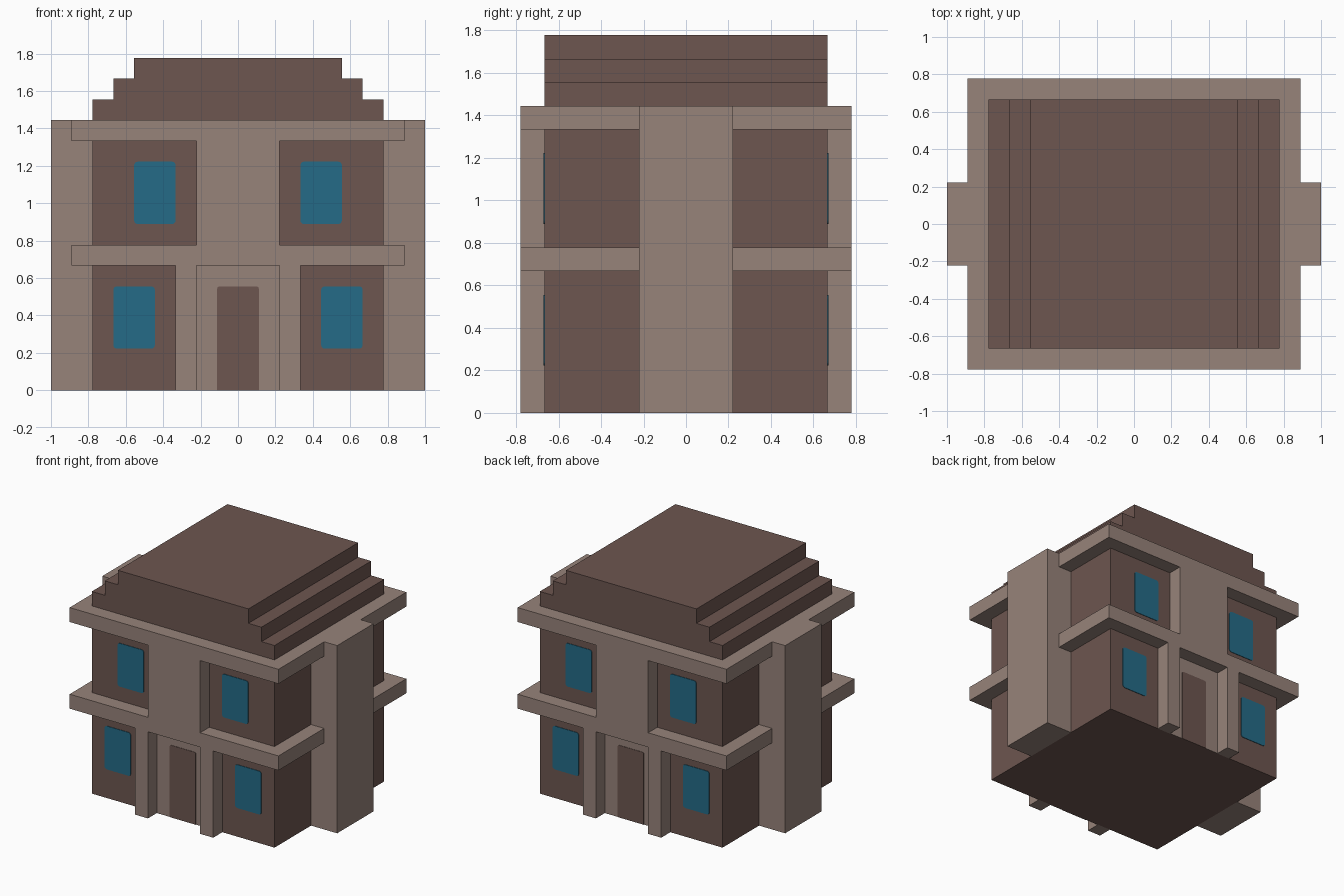
import bpy, bmesh, math
from mathutils import Matrix, Vector

if "Cube" in bpy.data.objects:
    bpy.data.objects.remove(bpy.data.objects["Cube"])

U = 1 / 9  # building module


def material(name, rgb):
    m = bpy.data.materials.new(name)
    m.diffuse_color = (*rgb, 1)
    m.use_nodes = True
    m.node_tree.nodes["Principled BSDF"].inputs["Base Color"].default_value = m.diffuse_color
    return m


WALL = material("dark_brown", (0.153, 0.093, 0.080))
TRIM = material("light_taupe", (0.309, 0.227, 0.195))
GLASS = material("window_blue", (0.018, 0.147, 0.242))


def finish(name, bm, mat):
    bmesh.ops.recalc_face_normals(bm, faces=bm.faces[:])
    me = bpy.data.meshes.new(name)
    bm.to_mesh(me)
    bm.free()
    me.materials.append(mat)
    ob = bpy.data.objects.new(name, me)
    bpy.context.collection.objects.link(ob)
    return ob


def boxes(name, mat, *specs):
    """One object from boxes given as (x0, x1, y0, y1, z0, z1) in modules."""
    bm = bmesh.new()
    for x0, x1, y0, y1, z0, z1 in specs:
        size = Vector((x1 - x0, y1 - y0, z1 - z0)) * U
        mid = Vector((x0 + x1, y0 + y1, z0 + z1)) * U / 2
        bmesh.ops.create_cube(bm, size=1, matrix=Matrix.Translation(mid) @ Matrix.Diagonal((*size, 1)))
    return finish(name, bm, mat)


def plate(name, mat, side, x0, x1, z0, z1, out, radius=0.02, round_bottom=True):
    """Thin plate on the front (-1) or back (1) wall with rounded corners."""
    x0, x1, z0, z1 = (v * U for v in (x0, x1, z0, z1))
    y = side * 6 * U
    pts = []
    for cx, cz, start, rounded in ((x1, z1, 0, True), (x0, z1, 90, True),
                                   (x0, z0, 180, round_bottom), (x1, z0, 270, round_bottom)):
        r = radius if rounded else 0
        ix = cx - r if cx == x1 else cx + r
        iz = cz - r if cz == z1 else cz + r
        for k in range(5) if r else (0,):
            a = math.radians(start + k * 22.5)
            pts.append((ix + r * math.cos(a), y, iz + r * math.sin(a)))
    bm = bmesh.new()
    face = bm.faces.new([bm.verts.new(p) for p in pts])
    ext = bmesh.ops.extrude_face_region(bm, geom=[face])
    verts = [g for g in ext["geom"] if isinstance(g, bmesh.types.BMVert)]
    bmesh.ops.translate(bm, verts=verts, vec=(0, side * out, 0))
    return finish(name, bm, mat)


# Main walls
boxes("walls", WALL, (-7, 7, -6, 6, 0, 13))

# Stepped roof as one extruded profile
half = [(7, 13), (7, 14), (6, 14), (6, 15), (5, 15), (5, 16)]
outline = half + [(-x, z) for x, z in reversed(half)]
bm = bmesh.new()
face = bm.faces.new([bm.verts.new((x * U, -6 * U, z * U)) for x, z in outline])
ext = bmesh.ops.extrude_face_region(bm, geom=[face])
bmesh.ops.translate(bm, vec=(0, 12 * U, 0),
                    verts=[g for g in ext["geom"] if isinstance(g, bmesh.types.BMVert)])
finish("stepped_roof", bm, WALL)

# Side pilasters
for label, s in (("left", -1), ("right", 1)):
    x0, x1 = sorted((7 * s, 9 * s))
    boxes(label + "_pilaster", TRIM, (x0, x1, -2, 2, 0, 13))

# Floor band and cornice, wrapping round to the pilasters
for name, z in (("floor_band", 6), ("cornice", 12)):
    parts = [(-8, 8, -7, -6, z, z + 1), (-8, 8, 6, 7, z, z + 1)]
    for x0, x1 in ((-8, -7), (7, 8)):
        parts += [(x0, x1, -6, -2, z, z + 1), (x0, x1, 2, 6, z, z + 1)]
    boxes(name, TRIM, *parts)

# Front and back share the same facade
for label, s in (("front", -1), ("back", 1)):
    y0, y1 = sorted((6 * s, 7 * s))
    boxes(label + "_upper_bay", TRIM, (-2, 2, y0, y1, 7, 12))
    boxes(label + "_door_posts", TRIM, (-3, -2, y0, y1, 0, 6), (2, 3, y0, y1, 0, 6))
    plate(label + "_door_surround", TRIM, s, -2, 2, 0, 6, 0.003, radius=0)
    plate(label + "_door", WALL, s, -1, 1, 0, 5, 0.006, 0.012, round_bottom=False)
    for hand, m in (("left", -1), ("right", 1)):
        for level, a, b, z in (("lower", 4, 6, 2), ("upper", 3, 5, 8)):
            x0, x1 = sorted((a * m, b * m))
            plate(f"{label}_{level}_{hand}_window", GLASS, s, x0, x1, z, z + 3, 0.004)
